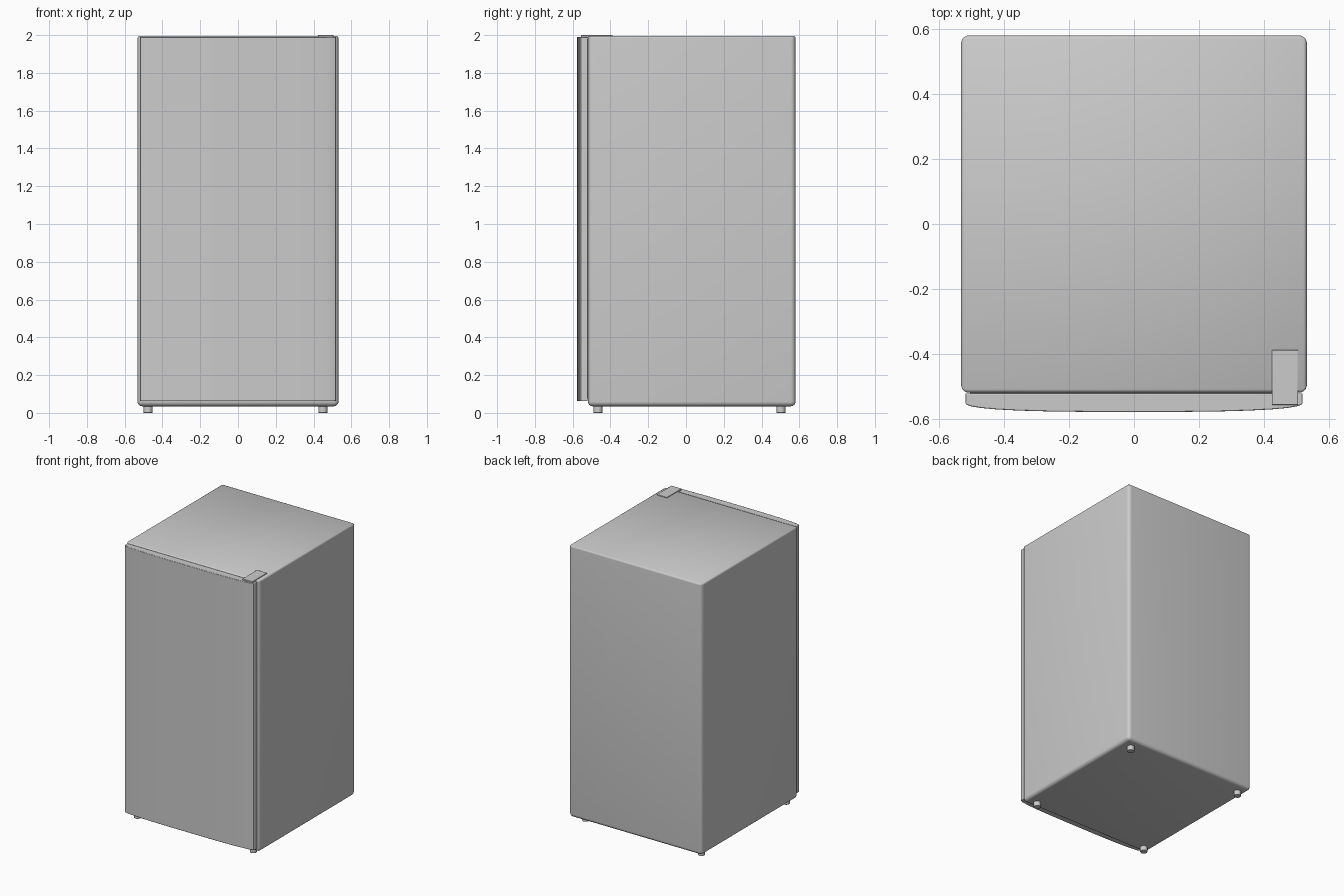
import bpy, bmesh

if "Cube" in bpy.data.objects:
    bpy.data.objects.remove(bpy.data.objects["Cube"])


def make_object(name, bm):
    bmesh.ops.recalc_face_normals(bm, faces=bm.faces[:])
    mesh = bpy.data.meshes.new(name)
    bm.to_mesh(mesh)
    bm.free()
    obj = bpy.data.objects.new(name, mesh)
    bpy.context.collection.objects.link(obj)
    return obj


def box(name, lo, hi):
    bm = bmesh.new()
    bmesh.ops.create_cube(bm, size=1)
    for v in bm.verts:
        v.co = [(a + b) / 2 + c * (b - a) for a, b, c in zip(lo, hi, v.co)]
    return make_object(name, bm)


def bevel(obj, width, segments, limit='ANGLE'):
    mod = obj.modifiers.new("rounding", 'BEVEL')
    mod.width = width
    mod.segments = segments
    mod.limit_method = limit
    mod.angle_limit = 0.9


def smooth(obj, angle=0.6):
    bpy.ops.object.select_all(action='DESELECT')
    obj.select_set(True)
    bpy.context.view_layer.objects.active = obj
    bpy.ops.object.shade_smooth_by_angle(angle=angle)


# Cabinet: generous rounding on the sides and bottom, tighter along the top
cabinet = box("cabinet", (-0.532, -0.519, 0.035), (0.532, 0.58, 1.995))
weights = cabinet.data.attributes.new("bevel_weight_edge", 'FLOAT', 'EDGE')
for edge in cabinet.data.edges:
    on_top = all(cabinet.data.vertices[i].co.z > 1.9 for i in edge.vertices)
    weights.data[edge.index].value = 0.45 if on_top else 1.0
bevel(cabinet, 0.025, 6, 'WEIGHT')
smooth(cabinet, 1.6)

# Door: bowed front profile, mirrored about x = 0 and extruded upwards
half = [(0.519, -0.521), (0.519, -0.549), (0.515, -0.556), (0.500, -0.561),
        (0.470, -0.566), (0.42, -0.5705), (0.35, -0.574), (0.26, -0.5765),
        (0.14, -0.578)]
outline = half + [(-x, y) for x, y in reversed(half)]
bm = bmesh.new()
face = bm.faces.new([bm.verts.new((x, y, 0.062)) for x, y in outline])
top = bmesh.ops.extrude_face_region(bm, geom=[face])["geom"]
for v in (g for g in top if isinstance(g, bmesh.types.BMVert)):
    v.co.z = 1.99
door = make_object("door", bm)
bevel(door, 0.003, 2)
smooth(door)

# Recessed door seal bridging the gap
box("door_seal", (-0.505, -0.53, 0.075), (0.505, -0.51, 1.98))

# Hinge cover on the top front corner
hinge = box("hinge_cover", (0.424, -0.556, 1.984), (0.505, -0.388, 2.0))
bevel(hinge, 0.002, 2)
smooth(hinge)

# Four feet
for side, x in (("left", -0.476), ("right", 0.45)):
    for end, y in (("front", -0.466), ("back", 0.503)):
        bpy.ops.mesh.primitive_cylinder_add(vertices=24, radius=0.024, depth=0.045,
                                            location=(x, y, 0.0225))
        foot = bpy.context.object
        foot.name = f"{end}_{side}_foot"
        bevel(foot, 0.002, 2)
        smooth(foot)
